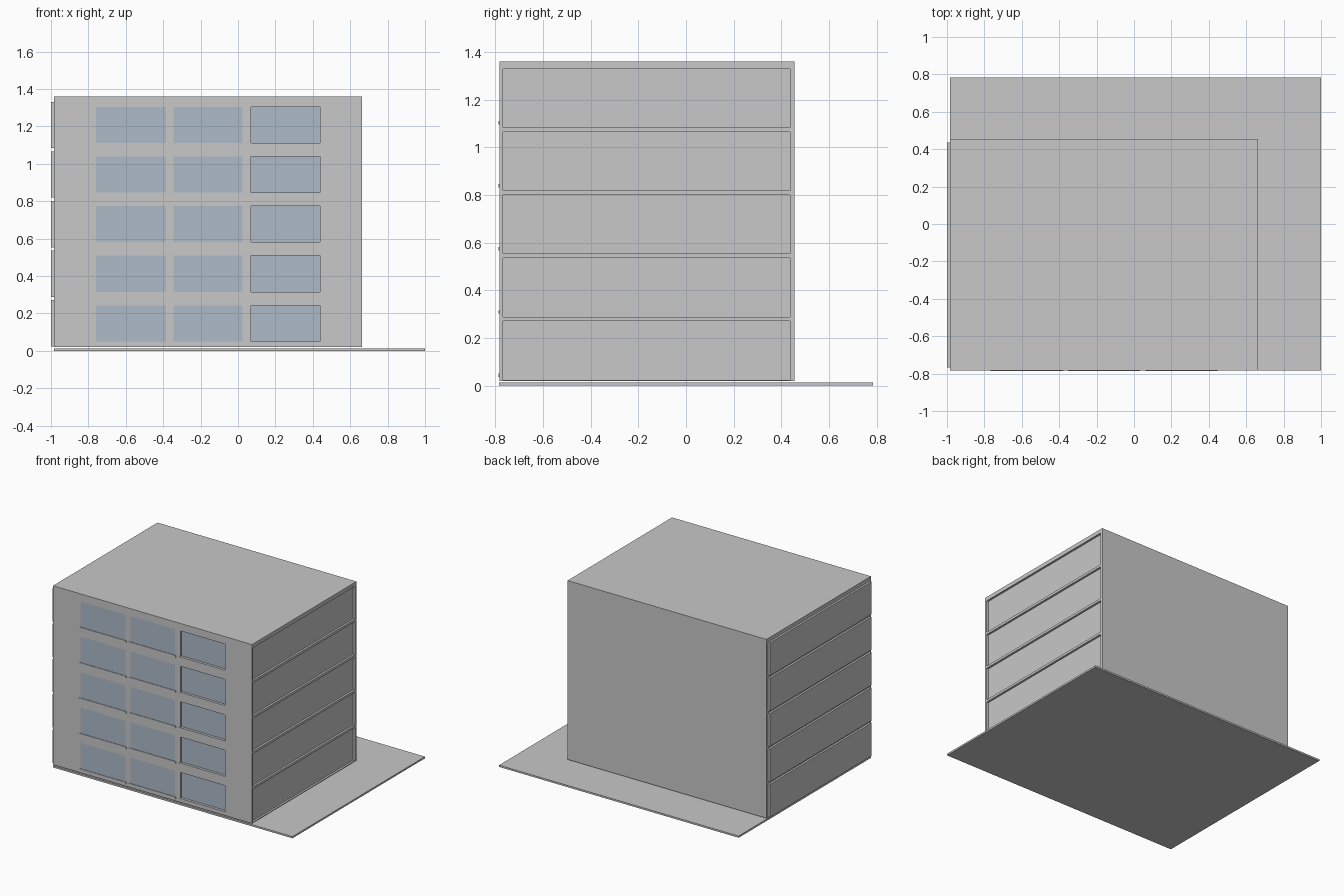
import bpy, bmesh

if "Cube" in bpy.data.objects:
    bpy.data.objects.remove(bpy.data.objects["Cube"])

def material(name, rgb):
    m = bpy.data.materials.new(name)
    m.diffuse_color = (*rgb, 1)
    m.use_nodes = True
    m.node_tree.nodes["Principled BSDF"].inputs["Base Color"].default_value = m.diffuse_color
    return m

GREY = material("concrete grey", (0.58, 0.58, 0.58))
GLASS = material("window blue", (0.42, 0.50, 0.58))

# Main dimensions
X0, X1 = -0.985, 0.663
Y0, Y1 = -0.782, 0.455
Z0, Z1 = 0.02, 1.36
STEP = 0.265
RECESS = 0.015
COLUMNS = [(-0.758, -0.385), (-0.345, 0.025), (0.07, 0.438)]
FLOORS = [(0.024 + i * STEP, 0.272 + i * 0.2645) for i in range(5)]
WINDOWS = [(0.048 + i * STEP, 0.244 + i * STEP) for i in range(5)]

def add_object(name, bm, mats):
    bmesh.ops.remove_doubles(bm, verts=bm.verts, dist=1e-5)
    me = bpy.data.meshes.new(name)
    bm.to_mesh(me)
    bm.free()
    for m in mats:
        me.materials.append(m)
    ob = bpy.data.objects.new(name, me)
    bpy.context.collection.objects.link(ob)
    return ob

def box(name, lo, hi, mat=GREY):
    bm = bmesh.new()
    bmesh.ops.create_cube(bm, size=1)
    for v in bm.verts:
        v.co = [(a + b) / 2 + c * (b - a) for a, b, c in zip(lo, hi, v.co)]
    return add_object(name, bm, [mat])

def quad(bm, pts, mat=0):
    f = bm.faces.new([bm.verts.new(p) for p in pts])
    f.material_index = mat

def wall(bm, to3d, u_range, v_range, cols, rows, style):
    """Gridded wall; style(col) gives (recess depth, material) of each opening."""
    us = sorted({*u_range, *(c for p in cols for c in p)})
    vs = sorted({*v_range, *(r for p in rows for r in p)})
    for a, b in zip(us, us[1:]):
        for c, d in zip(vs, vs[1:]):
            ring = [(a, c), (b, c), (b, d), (a, d)]
            depth, mat = 0, 0
            if (a, b) in cols and (c, d) in rows:
                depth, mat = style(cols.index((a, b)))
            quad(bm, [to3d(u, v, depth) for u, v in ring], mat)
            if depth:
                for p, q in zip(ring, ring[1:] + ring[:1]):
                    quad(bm, [to3d(*p, 0), to3d(*q, 0), to3d(*q, depth), to3d(*p, depth)])

# Building body: windowed front, recessed right side, plain back, left, roof, floor
bm = bmesh.new()
wall(bm, lambda u, v, d: (u, Y0 + d, v), (X0, X1), (Z0, Z1), COLUMNS, WINDOWS,
     lambda c: (RECESS if c == 2 else 0, 1))
wall(bm, lambda u, v, d: (X1 - d, u, v), (Y0, Y1), (Z0, Z1), [(-0.768, 0.437)], FLOORS,
     lambda c: (RECESS, 0))
quad(bm, [(X1, Y1, Z0), (X0, Y1, Z0), (X0, Y1, Z1), (X1, Y1, Z1)])
quad(bm, [(X0, Y1, Z0), (X0, Y0, Z0), (X0, Y0, Z1), (X0, Y1, Z1)])
quad(bm, [(X0, Y0, Z1), (X1, Y0, Z1), (X1, Y1, Z1), (X0, Y1, Z1)])
quad(bm, [(X0, Y1, Z0), (X1, Y1, Z0), (X1, Y0, Z0), (X0, Y0, Z0)])
add_object("building_body", bm, [GREY, GLASS])

# Raised floor panels on the left side
for i, (lo, hi) in enumerate(FLOORS):
    box(f"left_panel_{i + 1}", (-1.0, -0.768, lo), (X0, 0.437, hi))

# Window sills
for r, (lo, hi) in enumerate(WINDOWS):
    for c, (a, b) in enumerate(COLUMNS):
        box(f"window_sill_{r + 1}_{c + 1}", (a - 0.008, -0.786, lo - 0.011),
            (b + 0.008, Y0 + RECESS, lo + 0.003))

# Ground slab
box("ground_slab", (X0, -0.784, 0), (1.0, 0.784, 0.013))
